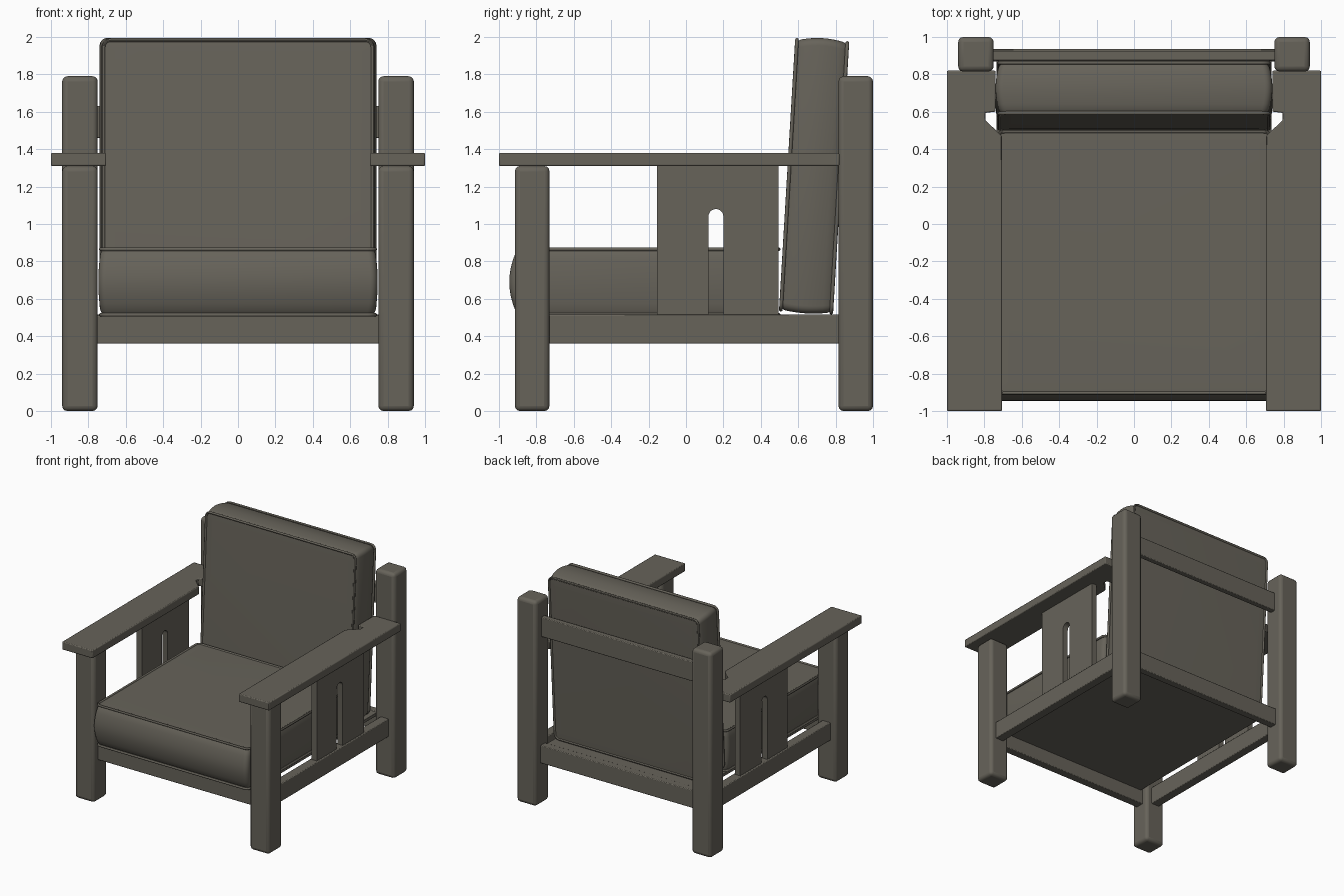
import bpy, bmesh, math
from mathutils import Matrix, Vector

if "Cube" in bpy.data.objects:
    bpy.data.objects.remove(bpy.data.objects["Cube"])

mat = bpy.data.materials.new("warm grey")
mat.diffuse_color = (0.135, 0.125, 0.102, 1)
mat.use_nodes = True
mat.node_tree.nodes["Principled BSDF"].inputs["Base Color"].default_value = mat.diffuse_color


def finish(name, bm, bevel=0.0, segments=2):
    bmesh.ops.recalc_face_normals(bm, faces=bm.faces)
    me = bpy.data.meshes.new(name)
    bm.to_mesh(me)
    bm.free()
    ob = bpy.data.objects.new(name, me)
    bpy.context.collection.objects.link(ob)
    me.materials.append(mat)
    if bevel:
        mod = ob.modifiers.new("rounded edges", 'BEVEL')
        mod.width, mod.segments, mod.limit_method = bevel, segments, 'ANGLE'
    bpy.ops.object.select_all(action='DESELECT')
    ob.select_set(True)
    bpy.context.view_layer.objects.active = ob
    bpy.ops.object.shade_smooth_by_angle(angle=math.radians(35))
    return ob


def box(name, x, y, z, bevel=0.01, segments=2):
    bm = bmesh.new()
    bmesh.ops.create_cube(bm, size=1)
    for v in bm.verts:
        v.co = [(a + b) / 2 + c * (b - a) for (a, b), c in zip((x, y, z), v.co)]
    return finish(name, bm, bevel, segments)


def prism(name, base, offset, bevel):
    """Extrude a closed 3D outline along an offset."""
    bm = bmesh.new()
    face = bm.faces.new([bm.verts.new(p) for p in base])
    ext = bmesh.ops.extrude_face_region(bm, geom=[face])["geom"]
    verts = [g for g in ext if isinstance(g, bmesh.types.BMVert)]
    bmesh.ops.translate(bm, verts=verts, vec=offset)
    return finish(name, bm, bevel)


def cushion(name, a, b, t, bulge, matrix, r=0.04, pipe=0.010):
    """Boxed cushion: rounded rectangle a x b (half sizes), thickness t, with
    piping round both faces; bulge = (sides, lower end, upper end)."""
    # cross-section: (fixed offset, bulge share, height)
    half = [(-0.06, 0, -t / 2 + pipe * 0.6), (-pipe * 0.9, 0, -t / 2 + pipe * 0.8)]
    for i in range(9):
        ang = math.radians(-170 + 280 * i / 8)
        half.append((pipe * math.cos(ang), 0, -t / 2 + pipe + pipe * math.sin(ang)))
    z0 = t / 2 - 2 * pipe
    side = [(0, math.cos(u * math.pi / 2) ** 0.8, u * z0) for u in
            (-0.9, -0.7, -0.45, -0.2, 0, 0.2, 0.45, 0.7, 0.9)]
    profile = half + side + [(o, s, -z) for o, s, z in reversed(half)]
    bm = bmesh.new()
    rings = []
    for off, share, z in profile:
        ring = []
        for k, (sx, sy) in enumerate(((1, 1), (-1, 1), (-1, -1), (1, -1))):
            for j in range(6):
                ang = math.radians(90 * k + 18 * j)
                by = bulge[2] if sy > 0 else bulge[1]
                rr = max(r + off, 0.004)
                x = sx * (a + off + share * bulge[0] - rr) + rr * math.cos(ang)
                y = sy * (b + off + share * by - rr) + rr * math.sin(ang)
                ring.append(bm.verts.new(matrix @ Vector((x, y, z))))
        rings.append(ring)
    for lo, hi in zip(rings, rings[1:]):
        for i in range(len(lo)):
            j = (i + 1) % len(lo)
            bm.faces.new((lo[i], lo[j], hi[j], hi[i]))
    bm.faces.new(rings[0])
    bm.faces.new(rings[-1])
    return finish(name, bm)


# parts repeated on both sides
for s, side in ((1, "right"), (-1, "left")):
    leg_x = sorted((s * 0.75, s * 0.94))
    box(f"front_leg_{side}", leg_x, (-0.915, -0.73), (0, 1.31), 0.028, 3)
    box(f"back_leg_{side}", leg_x, (0.815, 1.0), (0, 1.79), 0.028, 3)
    box(f"side_rail_{side}", sorted((s * 0.805, s * 0.885)), (-0.75, 0.83), (0.36, 0.515), 0.006)

    # flat arm, notched beside the back cushion
    arm = [(1.0, -1.0), (1.0, 0.82), (0.74, 0.82), (0.74, 0.60), (0.795, 0.595),
           (0.795, 0.555), (0.705, 0.47), (0.705, -1.0)]
    prism(f"arm_{side}", [(s * x, y, 1.31) for x, y in arm], (0, 0, 0.07), 0.007)

    # side panel with a round-topped slot
    panel = [(-0.155, 0.51), (-0.155, 1.315), (0.495, 1.315), (0.495, 0.51), (0.20, 0.51)]
    panel += [(0.16 + 0.04 * math.cos(math.pi * i / 10), 1.04 + 0.04 * math.sin(math.pi * i / 10))
              for i in range(11)]
    panel += [(0.12, 0.51)]
    prism(f"side_panel_{side}", [(s * 0.82, y, z) for y, z in panel], (s * 0.05, 0, 0), 0)

# cross rails and seat deck
box("front_rail", (-0.77, 0.77), (-0.86, -0.785), (0.36, 0.51), 0.006)
box("back_rail", (-0.77, 0.77), (0.87, 0.935), (0.36, 0.515), 0.006)
box("upper_back_rail", (-0.77, 0.77), (0.875, 0.925), (1.46, 1.63), 0.006)
box("seat_deck", (-0.735, 0.735), (-0.80, 0.875), (0.485, 0.512), 0.003)

# cushions
cushion("seat_cushion", 0.733, 0.70, 0.37, (0.014, 0.04, 0.0),
        Matrix.Translation((0, -0.205, 0.69)))
cushion("back_cushion", 0.72, 0.722, 0.29, (0.02, 0.012, 0.018),
        Matrix.Translation((0, 0.685, 1.255)) @ Matrix.Rotation(math.radians(86.6), 4, 'X'))
